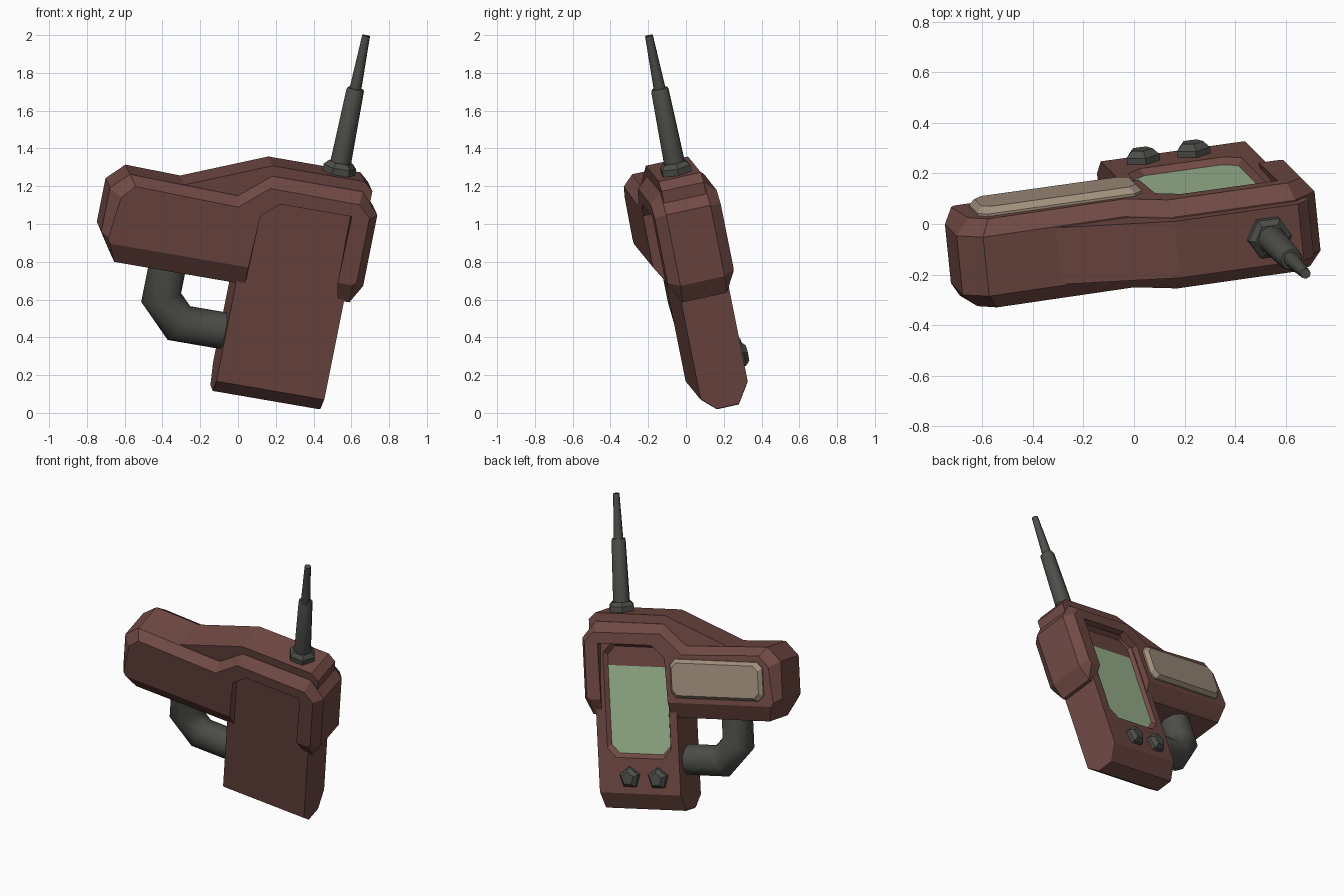
import bpy, bmesh
from math import pi, sin, cos, radians
from mathutils import Vector, Matrix

cube = bpy.data.objects.get("Cube")
if cube:
    bpy.data.objects.remove(cube, do_unlink=True)


def material(name, rgb):
    m = bpy.data.materials.new(name)
    m.use_nodes = True
    m.diffuse_color = (*rgb, 1)
    bsdf = next(n for n in m.node_tree.nodes if n.type == 'BSDF_PRINCIPLED')
    bsdf.inputs["Base Color"].default_value = (*rgb, 1)
    return m


BROWN = material("brown_casing", (0.165, 0.068, 0.058))
GREY = material("dark_grey", (0.075, 0.077, 0.067))
GREEN = material("screen_green", (0.35, 0.49, 0.3))
TAN = material("tan_plate", (0.36, 0.28, 0.21))

# The whole device leans, so parts are built upright and placed by one tilted frame
up = Vector((0.2, -0.2, 1)).normalized()
side = Vector((1, 0.14, -0.172)).normalized()
TILT = Matrix((side, up.cross(side), up)).transposed().to_4x4()
MID = 0.17  # depth of the centre plane


def loft(name, rings, mat, end_mat=None, smooth=None):
    """Bridge equal-length rings of points and cap both ends."""
    bm = bmesh.new()
    loops = [[bm.verts.new(p) for p in r] for r in rings]
    n = len(loops[0])
    for a, b in zip(loops, loops[1:]):
        for i in range(n):
            j = (i + 1) % n
            bm.faces.new((a[i], a[j], b[j], b[i]))
    bm.faces.new(loops[0][::-1])
    end = bm.faces.new(loops[-1])
    if end_mat:
        end.material_index = 1
    bmesh.ops.recalc_face_normals(bm, faces=bm.faces)
    me = bpy.data.meshes.new(name)
    bm.to_mesh(me)
    bm.free()
    for m in (mat, end_mat):
        if m:
            me.materials.append(m)
    if smooth:
        me.shade_smooth()
        me.set_sharp_from_angle(angle=radians(smooth))
    ob = bpy.data.objects.new(name, me)
    bpy.context.collection.objects.link(ob)
    ob.matrix_world = TILT
    return ob


def at_depth(outline, y):
    return [(x, y, z) for x, z in outline]


def octagon(x0, x1, z0, z1, c):
    """Rectangle with cut corners."""
    return [(x0 + c, z0), (x1 - c, z0), (x1, z0 + c), (x1, z1 - c),
            (x1 - c, z1), (x0 + c, z1), (x0, z1 - c), (x0, z0 + c)]


def circle(x, y, z, r, n, axis='Z', turn=0.0):
    pts = []
    for i in range(n):
        a, b = r * cos(turn + 2 * pi * i / n), r * sin(turn + 2 * pi * i / n)
        pts.append((x + a, y + b, z) if axis == 'Z' else (x + a, y, z + b))
    return pts


# Casing: arm and side leg around a notch, same on front and back
notch = [(0.39, 1.15), (0, 1.15), (-0.09, 1.07)]
rim = [(-0.09, 0.68), (-0.80, 0.68), (-0.90, 0.83), (-0.90, 1.07), (-0.81, 1.16),
       (-0.22, 1.145), (-0.06, 1.28), (0.43, 1.28), (0.53, 1.17), (0.53, 0.78),
       (0.475, 0.68), (0.41, 0.68)] + notch
face = [(-0.10, 0.785), (-0.85, 0.785), (-0.865, 0.81), (-0.84, 1.04), (-0.775, 1.112),
        (-0.216, 1.096), (-0.067, 1.225), (0.416, 1.22), (0.484, 1.158), (0.484, 0.80),
        (0.465, 0.785), (0.385, 0.785)] + notch
loft("casing", [at_depth(o, MID + d) for o, d in
                ((face, -0.18), (rim, -0.12), (rim, 0.12), (face, 0.18))], BROWN)

# Raised spine along the top
spine = [(-0.52, 1.15), (-0.07, 1.335), (0.43, 1.335), (0.48, 1.29), (0.48, 1.0), (-0.5, 1.0)]
loft("top_spine", [at_depth(spine, MID + d) for d in (-0.115, 0.115)], BROWN)

# Grip with chamfered bottom and a recessed screen in the back
steps = ((0.14, 0.045), (0.07, 0.12), (0.07, 0.24), (0.18, 0.31))
grip = [at_depth(octagon(-0.14, 0.445, z, 1.17, 0.004), y) for z, y in steps]
grip.append(at_depth(octagon(-0.085, 0.375, 0.41, 1.145, 0.06), 0.31))
grip.append(at_depth(octagon(-0.07, 0.355, 0.435, 1.125, 0.055), 0.285))
loft("grip_and_screen", grip, BROWN, GREEN)

# Raised plate on the back of the arm
loft("back_plate", [at_depth(octagon(-0.80 + i, -0.135 - i, 0.82 + i, 1.07 - i, 0.035), y)
                    for i, y in ((0, 0.34), (0, 0.36), (0.02, 0.385))], TAN)

# Two five-sided buttons
for name, x in (("left_button", 0.215), ("right_button", 0.01)):
    loft(name, [circle(x, y, 0.285, r, 5, 'Y', pi / 2)
                for y, r in ((0.30, 0.07), (0.335, 0.07), (0.36, 0.045))], GREY)

# Bent tube handle, mitred at each bend
path = [Vector(p) for p in ((-0.5, MID, 0.76), (-0.5, MID, 0.51),
                            (-0.38, MID, 0.39), (-0.1, MID, 0.39))]
tube = []
for i, p in enumerate(path):
    d_in = (p - path[i - 1]).normalized() if i else (path[1] - p).normalized()
    d_out = (path[i + 1] - p).normalized() if i < len(path) - 1 else d_in
    across = (d_in + d_out).normalized().cross(Vector((0, 1, 0)))
    across /= across.dot(d_in.cross(Vector((0, 1, 0))))
    tube.append([p + 0.1 * (across * cos(a) + Vector((0, sin(a), 0)))
                 for a in (2 * pi * k / 10 for k in range(10))])
loft("tube_handle", tube, GREY, smooth=50)

# Antenna: collar, thick rod, thin tip
AX = 0.3
loft("antenna_collar", [circle(AX, MID, z, r, 6)
                        for z, r in ((1.3, 0.088), (1.37, 0.088), (1.395, 0.065))], GREY)
loft("antenna_rod", [circle(AX, MID, z, r, 8)
                     for z, r in ((1.38, 0.056), (1.79, 0.047), (1.80, 0.042))], GREY, smooth=50)
loft("antenna_tip", [circle(AX, MID, z, r, 8)
                     for z, r in ((1.79, 0.032), (2.09, 0.021))], GREY, smooth=50)
